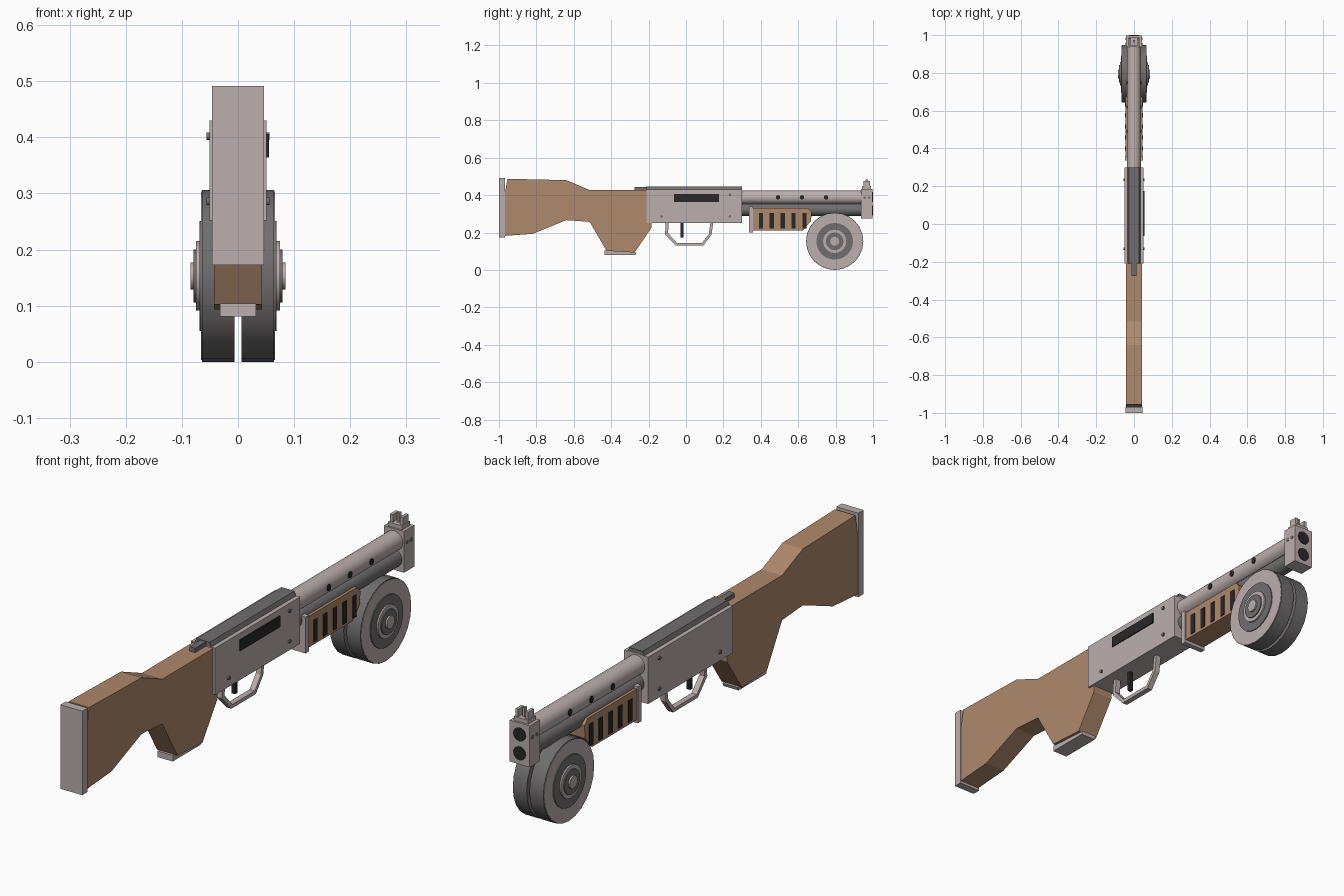
import bpy, bmesh, math
from mathutils import Matrix, Vector

if "Cube" in bpy.data.objects:
    bpy.data.objects.remove(bpy.data.objects["Cube"])


def material(name, col):
    m = bpy.data.materials.new(name)
    m.diffuse_color = (*col, 1)
    m.use_nodes = True
    m.node_tree.nodes["Principled BSDF"].inputs["Base Color"].default_value = m.diffuse_color
    return m


STEEL = material("light steel", (0.50, 0.43, 0.42))
DARK = material("dark steel", (0.165, 0.155, 0.16))
WOOD = material("wood", (0.43, 0.25, 0.15))
BLACK = material("black", (0.022, 0.02, 0.02))


def finish(name, bm, mat):
    bmesh.ops.recalc_face_normals(bm, faces=bm.faces[:])
    me = bpy.data.meshes.new(name)
    bm.to_mesh(me)
    bm.free()
    me.materials.append(mat)
    ob = bpy.data.objects.new(name, me)
    bpy.context.collection.objects.link(ob)
    return ob


def box(name, x, y, z, mat):
    """Box from (min, max) ranges."""
    bm = bmesh.new()
    bmesh.ops.create_cube(bm, size=1)
    for v in bm.verts:
        v.co = [lo + (c + 0.5) * (hi - lo) for c, (lo, hi) in zip(v.co, (x, y, z))]
    return finish(name, bm, mat)


def prism(name, pts, x0, x1, mat):
    """Side profile of (y, z) points extruded along x."""
    bm = bmesh.new()
    f = bm.faces.new([bm.verts.new((x0, y, z)) for y, z in pts])
    r = bmesh.ops.extrude_face_region(bm, geom=[f])
    for v in r["geom"]:
        if isinstance(v, bmesh.types.BMVert):
            v.co.x = x1
    return finish(name, bm, mat)


def cylinder(name, a, b, r, mat, n=24):
    a, b = Vector(a), Vector(b)
    bm = bmesh.new()
    rot = (b - a).to_track_quat('Z', 'Y').to_matrix().to_4x4()
    bmesh.ops.create_cone(bm, cap_ends=True, segments=n, radius1=r, radius2=r,
                          depth=(b - a).length,
                          matrix=Matrix.Translation((a + b) / 2) @ rot)
    for f in bm.faces:
        f.smooth = len(f.verts) == 4
    return finish(name, bm, mat)


# Stock with grip, butt plate and grip cap
prism("stock", [(-0.955, 0.487), (-0.64, 0.48), (-0.515, 0.427), (-0.2, 0.427),
                (-0.2, 0.26), (-0.185, 0.252), (-0.185, 0.225), (-0.275, 0.093),
                (-0.425, 0.102), (-0.515, 0.257), (-0.64, 0.266), (-0.82, 0.193),
                (-0.97, 0.182), (-0.97, 0.40)], -0.043, 0.043, WOOD)
box("butt_plate", (-0.046, 0.046), (-1, -0.968), (0.172, 0.491), STEEL)
prism("grip_cap", [(-0.437, 0.081), (-0.27, 0.081), (-0.265, 0.094), (-0.437, 0.104)],
      -0.032, 0.032, STEEL)

# Receiver, top cover and rear sight
box("receiver", (-0.051, 0.051), (-0.21, 0.30), (0.252, 0.43), STEEL)
cover = box("top_cover", (-0.037, 0.037), (-0.21, 0.30), (0.425, 0.446), DARK)
for v in cover.data.vertices:
    if v.co.z > 0.44:
        v.co.x *= 0.75
box("rear_sight_bar", (-0.012, 0.012), (-0.275, -0.2), (0.425, 0.444), DARK)
box("ejection_port", (0.048, 0.055), (-0.064, 0.176), (0.364, 0.406), BLACK)
for s in (-1, 1):
    for y, z in ((-0.13, 0.286), (0.235, 0.402), (0.235, 0.286)):
        cylinder("receiver_screw", (s * 0.045, y, z), (s * 0.056, y, z), 0.007, DARK, 10)

# Trigger guard: a band between an outer and inner path, and the trigger
outer = [(-0.108, 0.256), (-0.112, 0.19), (-0.055, 0.13), (0.092, 0.13),
         (0.136, 0.187), (0.146, 0.256)]
inner = [(-0.092, 0.256), (-0.096, 0.196), (-0.049, 0.144), (0.085, 0.144),
         (0.122, 0.191), (0.131, 0.256)]
prism("trigger_guard", outer + inner[::-1], -0.011, 0.011, STEEL)
box("trigger", (-0.008, 0.008), (-0.029, -0.014), (0.174, 0.256), BLACK)

# Barrel above, magazine tube below, side vents
cylinder("barrel", (0, 0.29, 0.388), (0, 0.95, 0.388), 0.037, STEEL)
cylinder("lower_tube", (0, 0.29, 0.322), (0, 0.95, 0.322), 0.034, DARK)
for y in (0.492, 0.62, 0.749):
    cylinder("barrel_vent", (-0.039, y, 0.388), (0.039, y, 0.388), 0.012, BLACK, 12)

# Fore-end with bracket and grip slots
prism("fore_end", [(0.355, 0.33), (0.652, 0.33), (0.672, 0.31), (0.668, 0.26),
                   (0.625, 0.212), (0.355, 0.212)], -0.044, 0.044, WOOD)
box("fore_end_bracket", (-0.048, 0.048), (0.337, 0.358), (0.2, 0.338), STEEL)
for i in range(5):
    y = 0.40 + i * 0.0585
    for s in (-1, 1):
        box("fore_end_slot", sorted((s * 0.042, s * 0.047)), (y - 0.011, y + 0.011),
            (0.222, 0.305), BLACK)

# Muzzle block with bores, screws and front sight
box("muzzle_block", (-0.042, 0.042), (0.936, 0.998), (0.276, 0.433), STEEL)
for z in (0.39, 0.318):
    cylinder("bore", (0, 0.99, z), (0, 1.0, z), 0.026, BLACK)
for y in (0.955, 0.98):
    cylinder("muzzle_screw", (-0.044, y, 0.385), (0.044, y, 0.385), 0.007, DARK, 10)
box("front_sight_base", (-0.03, 0.03), (0.942, 0.99), (0.43, 0.448), STEEL)
for s in (-1, 1):
    box("front_sight_ear", sorted((s * 0.015, s * 0.027)), (0.95, 0.985), (0.445, 0.476), STEEL)
box("front_sight_post", (-0.004, 0.004), (0.96, 0.974), (0.445, 0.483), STEEL)

# Twin drum: core, two dark rims with light faces, stepped hubs
DY, DZ = 0.795, 0.153
cylinder("drum_core", (-0.01, DY, DZ), (0.01, DY, DZ), 0.065, DARK)
for s in (-1, 1):
    for name, x0, x1, r, mat in (("drum", 0.006, 0.064, 0.153, DARK),
                                 ("drum_face", 0.062, 0.0655, 0.15, STEEL),
                                 ("drum_ring", 0.06, 0.069, 0.098, DARK),
                                 ("drum_plate", 0.06, 0.075, 0.062, STEEL),
                                 ("drum_hub", 0.06, 0.079, 0.047, DARK),
                                 ("drum_cap", 0.06, 0.085, 0.024, STEEL)):
        cylinder(name, (s * x0, DY, DZ), (s * x1, DY, DZ), r, mat)
